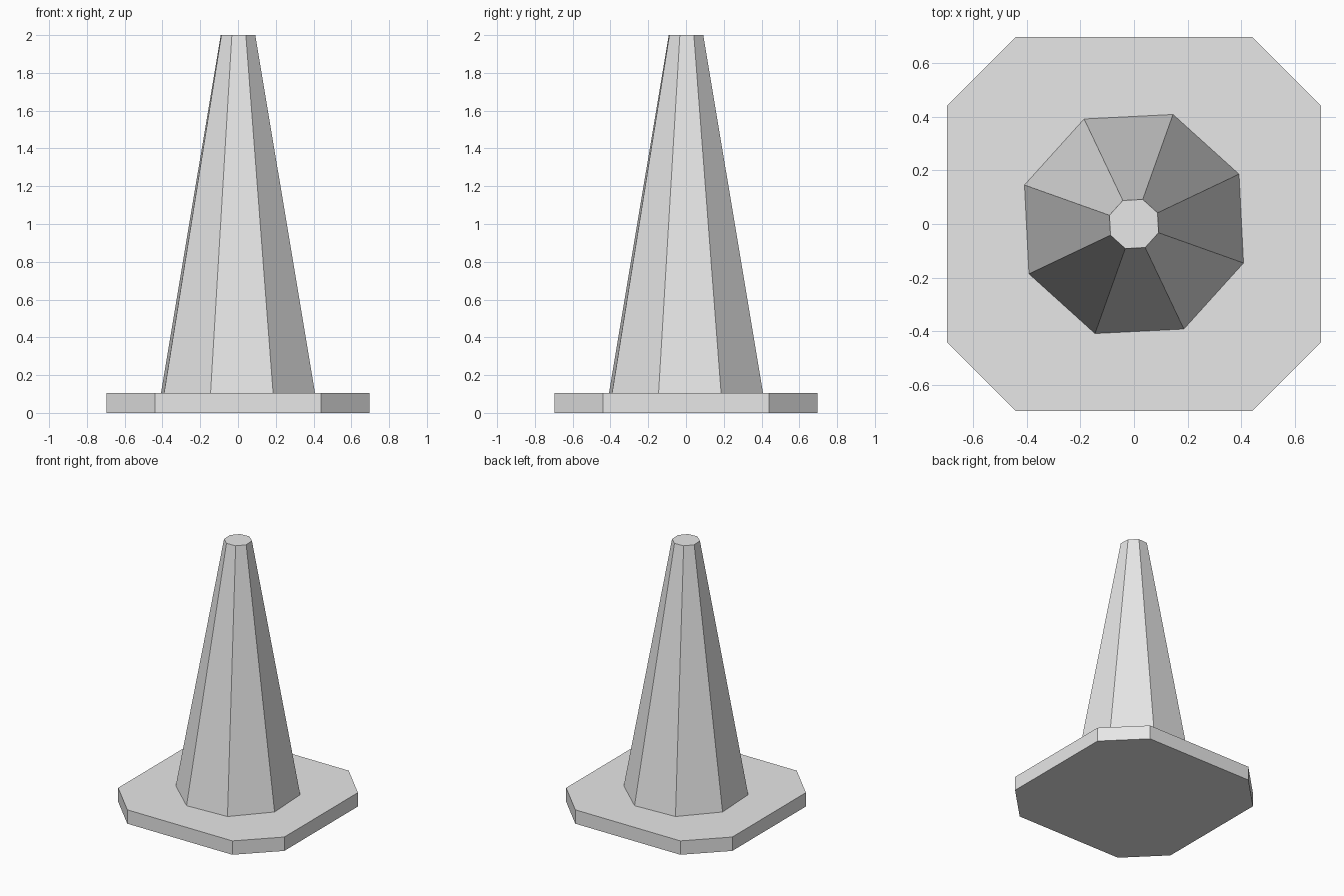
import bpy
import math

cube = bpy.data.objects.get("Cube")
if cube:
    bpy.data.objects.remove(cube, do_unlink=True)

BASE_HEIGHT = 0.105
TOTAL_HEIGHT = 2.0

grey = bpy.data.materials.new("light grey")
grey.use_nodes = True
colour = (0.8, 0.8, 0.8, 1)
grey.diffuse_color = colour
grey.node_tree.nodes["Principled BSDF"].inputs["Base Color"].default_value = colour


def loft(name, lower, upper, z0, z1):
    """Closed flat-sided solid between two outlines with equal point counts."""
    n = len(lower)
    verts = [(x, y, z0) for x, y in lower] + [(x, y, z1) for x, y in upper]
    faces = [(i, (i + 1) % n, n + (i + 1) % n, n + i) for i in range(n)]
    faces += [tuple(reversed(range(n))), tuple(range(n, 2 * n))]
    mesh = bpy.data.meshes.new(name)
    mesh.from_pydata(verts, [], faces)
    mesh.materials.append(grey)
    obj = bpy.data.objects.new(name, mesh)
    bpy.context.collection.objects.link(obj)
    return obj


def octagon(radius, turn):
    angles = [math.radians(turn + 45 * i) for i in range(8)]
    return [(radius * math.cos(a), radius * math.sin(a)) for a in angles]


# Square base plate with cut corners
half, corner = 0.696, 0.44
plate = []
for i in range(4):
    c, s = round(math.cos(i * math.pi / 2)), round(math.sin(i * math.pi / 2))
    for x, y in ((half, -corner), (half, corner)):
        plate.append((c * x - s * y, s * x + c * y))
loft("base_plate", plate, plate, 0, BASE_HEIGHT)

# Eight-sided tapered cone, slightly turned against the base
loft("cone_body", octagon(0.433, 25.4), octagon(0.097, 25.4),
     BASE_HEIGHT, TOTAL_HEIGHT)
